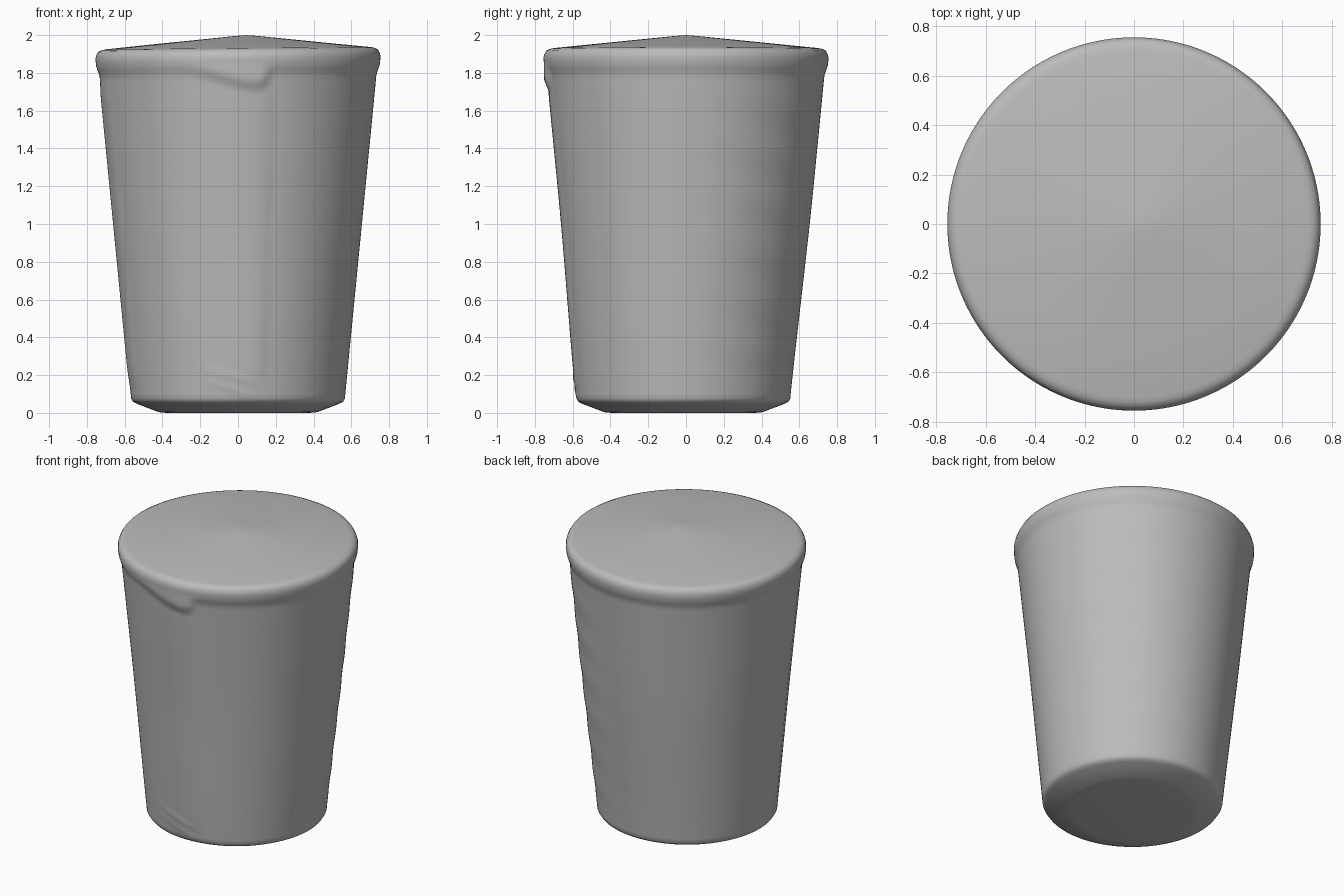
import bpy, bmesh, math

if "Cube" in bpy.data.objects:
    bpy.data.objects.remove(bpy.data.objects["Cube"], do_unlink=True)

mat = bpy.data.materials.new("plain grey")
mat.use_nodes = True
GREY = (0.5, 0.5, 0.5, 1)
mat.diffuse_color = GREY
mat.node_tree.nodes["Principled BSDF"].inputs["Base Color"].default_value = GREY

SEGMENTS = 160
RIM = 0.753


def smooth(a, b, v):
    t = max(0, min(1, (v - a) / (b - a)))
    return t * t * (3 - 2 * t)


def bump(v, centre, width):
    return math.exp(-((v - centre) / width) ** 2)


def angle_from(a, degrees):
    return (math.degrees(a) - degrees + 180) % 360 - 180


def wall_radius(z):
    return 0.568 + 0.166 * (z - 0.1) / 1.7


def surface_radius(z, a):
    """Tapered wall with a rolled lip, a front fold and shallow wrapped panels."""
    r = wall_radius(z)
    front = angle_from(a, 270)
    left = angle_from(a, 45)
    side = angle_from(a, 192)
    # lip, whose lower edge slants down across the front and ends abruptly
    dip = 0.09 * smooth(-24, 9, front) * (1 - smooth(10, 14, front))
    lip = smooth(1.78 - dip, 1.86 - dip, z)
    r += (RIM - r) * lip
    # flattened front panel with a crisp right-hand edge
    mid = smooth(0.1, 0.25, z) * (1 - smooth(1.65, 1.8, z))
    r += 0.006 * smooth(-30, 11, front) * (1 - smooth(11, 16, front)) * mid
    # shallow side overlap
    r += 0.007 * smooth(-12, -9, side) * (1 - smooth(5, 14, side)) * mid
    # slanted wrinkles near the foot of the front panel
    for height in (0.12, 0.18):
        r += 0.006 * bump(z, height - 0.003 * front, 0.02) * bump(front, -3, 13)
    # faint ripples on the back left
    r += 0.002 * math.sin(24 * z + 0.06 * left) * bump(left, 0, 25) * mid
    return r


def tilt(x, z):
    return 0.009 * x * smooth(1.6, 1.9, z)


# cup body: base, chamfer, wall and lip rings
bm = bmesh.new()
foot = [(0.38, 0.0), (0.42, 0.004), (0.535, 0.048), (0.555, 0.058), (0.566, 0.075)]
wall = [0.1 + 1.76 * i / 90 for i in range(91)]
crown = [(0.755, 1.88), (0.75, 1.9), (0.74, 1.918), (0.72, 1.927), (0.70, 1.931)]
lid = [(0.5, 1.951), (0.25, 1.976), (0.06, 1.995)]

rows = [(r, z) for r, z in foot] + [(None, z) for z in wall] + crown + lid
rings = []
for radius, z in rows:
    ring = []
    for i in range(SEGMENTS):
        a = math.tau * i / SEGMENTS
        r = surface_radius(z, a) if radius is None else radius
        x = r * math.cos(a) + 0.04 * smooth(1.935, 2.0, z)
        y = r * math.sin(a) - 0.014 * (1 - smooth(0, 1.2, z))
        ring.append(bm.verts.new((x, y, z + tilt(x, z))))
    rings.append(ring)

for lower, upper in zip(rings, rings[1:]):
    for i in range(SEGMENTS):
        j = (i + 1) % SEGMENTS
        bm.faces.new((lower[i], lower[j], upper[j], upper[i]))

# flat underside and shallow peak of the lid
bm.faces.new(rings[0][::-1])
peak = bm.verts.new((0.04, 0, 2.0))
for i in range(SEGMENTS):
    bm.faces.new((rings[-1][i], rings[-1][(i + 1) % SEGMENTS], peak))

mesh = bpy.data.meshes.new("lidded_cup")
bm.to_mesh(mesh)
bm.free()
mesh.materials.append(mat)
cup = bpy.data.objects.new("lidded_cup", mesh)
bpy.context.collection.objects.link(cup)
bpy.context.view_layer.objects.active = cup
cup.select_set(True)
bpy.ops.object.shade_smooth_by_angle(angle=math.radians(40))
